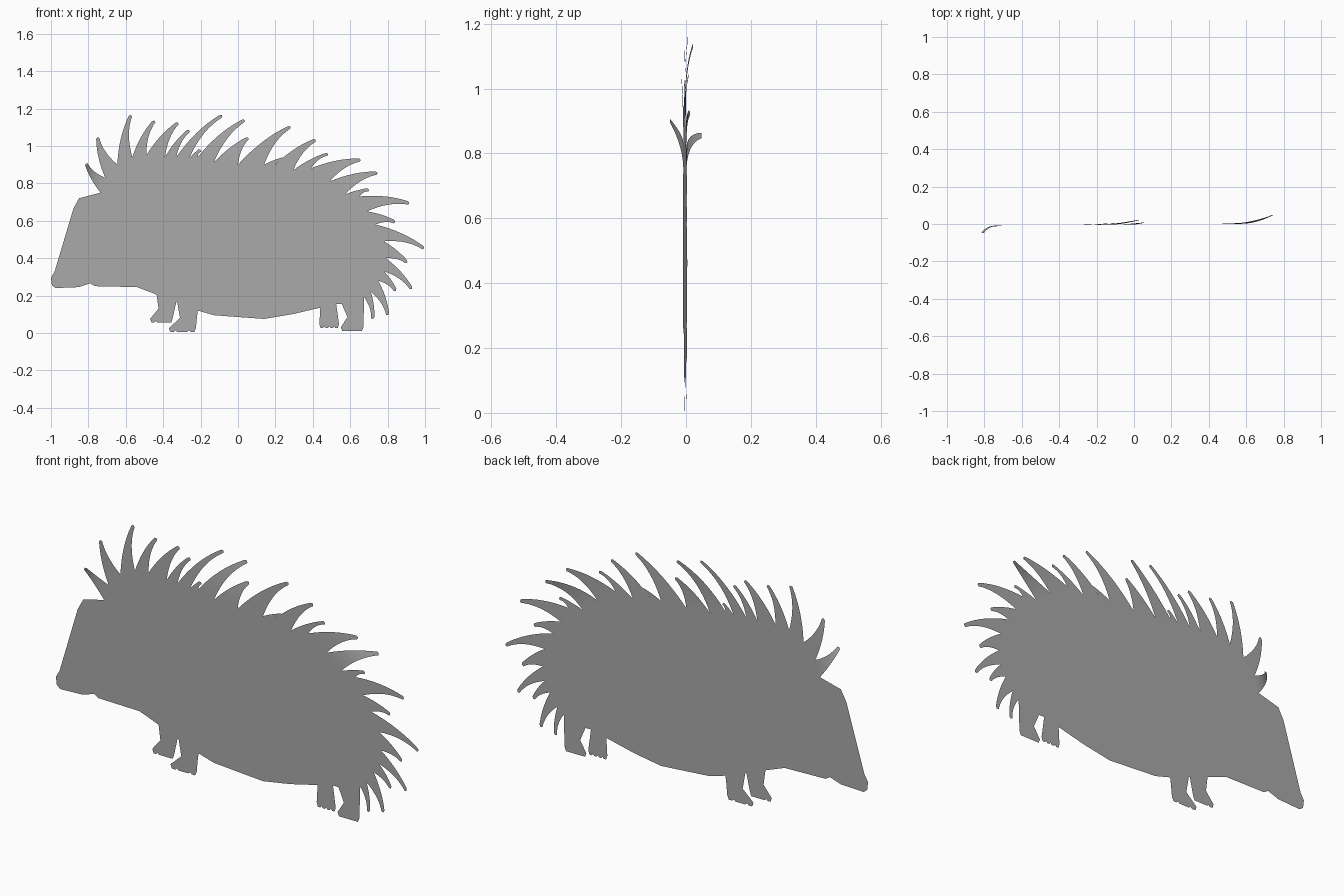
import bpy
import bmesh
from mathutils import Vector

cube = bpy.data.objects.get("Cube")
if cube:
    bpy.data.objects.remove(cube, do_unlink=True)

grey = bpy.data.materials.new("plain_grey")
grey.use_nodes = True
grey.diffuse_color = (0.4, 0.4, 0.4, 1)
grey.node_tree.nodes["Principled BSDF"].inputs["Base Color"].default_value = grey.diffuse_color


def sheet_y(x):
    """The whole sheet leans slightly from nose to tail."""
    return 0.007 * x - 0.003


def finish(name, bm):
    """Turn every face to the front and store the mesh as an object."""
    bm.normal_update()
    for face in bm.faces:
        if face.normal.y > 0:
            face.normal_flip()
    mesh = bpy.data.meshes.new(name)
    bm.to_mesh(mesh)
    bm.free()
    mesh.materials.append(grey)
    obj = bpy.data.objects.new(name, mesh)
    bpy.context.collection.objects.link(obj)
    return obj


def flat_shape(name, outline):
    """Fill one closed outline given as (x, z) points."""
    bm = bmesh.new()
    verts = [bm.verts.new((x, sheet_y(x), z)) for x, z in outline]
    face = bm.faces.new(verts)
    bmesh.ops.triangulate(bm, faces=[face])
    return finish(name, bm)


def bezier(a, b, c, t):
    return a * (1 - t) ** 2 + b * 2 * t * (1 - t) + c * t * t


def quill(name, left, right, tip, bend, steps=8):
    """Tapered blade that sweeps backwards, optionally bent out of the sheet."""
    left, right, tip = Vector(left), Vector(right), Vector(tip)
    base = (left + right) / 2
    along = tip - base
    side = Vector((-along.y, along.x))
    blunt = side.normalized() * 0.009
    bow = base + along * 0.55 + side * 0.13
    half = (left - right) * 0.24
    bm = bmesh.new()
    rows = []
    for i in range(steps + 1):
        t = i / steps
        row = []
        for start, sign in ((left, 1), (right, -1)):
            p = bezier(start, bow + half * sign, tip + blunt * sign, t)
            row.append(bm.verts.new((p.x, sheet_y(p.x) + bend * t * t, p.y)))
        rows.append(row)
    for a, b in zip(rows, rows[1:]):
        bm.faces.new((a[0], a[1], b[1], b[0]))
    # rounded point
    end = tip + along.normalized() * 0.006
    cap = bm.verts.new((end.x, sheet_y(end.x) + bend, end.y))
    bm.faces.new((rows[-1][0], rows[-1][1], cap))
    return finish(name, bm)


def leg(name, top_left, top_right, ankle, foot, sole, toes=4):
    """Short leg with a foot that ends in a row of rounded toes."""
    outline = [top_left, (ankle[0], sole + 0.075), (foot[0], sole + 0.02)]
    width = (foot[1] - foot[0]) / toes
    for i in range(toes):
        x = foot[0] + width * i
        outline += [(x + width * 0.25, sole), (x + width * 0.75, sole)]
        if i < toes - 1:
            outline.append((x + width, sole + 0.009))
    outline += [(foot[1], sole + 0.02), (ankle[1], sole + 0.075), top_right]
    flat_shape(name, outline)


# Quills, from forehead to rump: left base corner, tip, bend
quills_upper = [
    ((-0.735, 0.75), (-0.81, 0.90), -0.04),
    ((-0.71, 0.83), (-0.75, 1.04), -0.006),
    ((-0.645, 0.90), (-0.575, 1.16), 0),
    ((-0.565, 0.94), (-0.45, 1.13), 0),
    ((-0.49, 0.95), (-0.325, 1.12), 0),
    ((-0.39, 0.94), (-0.265, 1.08), 0),
    ((-0.33, 0.94), (-0.09, 1.16), 0.01),
    ((-0.26, 0.935), (-0.205, 0.975), 0),
    ((-0.215, 0.94), (0.03, 1.135), 0.025),
    ((-0.13, 0.91), (0.05, 1.04), 0.01),
    ((0.0, 0.90), (0.275, 1.1), 0),
    ((0.14, 0.90), (0.24, 0.93), 0),
    ((0.2, 0.90), (0.41, 1.03), 0),
]
quills_rear = [
    ((0.295, 0.87), (0.475, 0.955), 0),
    ((0.39, 0.88), (0.65, 0.925), 0.01),
    ((0.49, 0.81), (0.74, 0.855), 0.045),
    ((0.57, 0.74), (0.695, 0.765), 0),
    ((0.65, 0.73), (0.91, 0.695), 0),
    ((0.69, 0.65), (0.835, 0.595), 0),
    ((0.735, 0.58), (0.99, 0.455), 0),
    ((0.78, 0.49), (0.90, 0.38), 0),
    ((0.79, 0.40), (0.925, 0.24), 0),
    ((0.78, 0.33), (0.84, 0.23), 0),
    ((0.75, 0.28), (0.80, 0.10), 0),
    ((0.71, 0.22), (0.72, 0.08), 0),
]
quills = quills_upper + quills_rear
rump = (0.675, 0.19)
corners = [q[0] for q in quills] + [rump]
for i, (left, tip, bend) in enumerate(quills):
    quill(f"quill_{i + 1}", left, corners[i + 1], tip, bend)

# Legs: top corners, ankle span, foot span, sole height
legs = {
    "front_right_leg": ((-0.435, 0.205), (-0.33, 0.165), (-0.425, -0.355), (-0.47, -0.35), 0.055),
    "front_left_leg": ((-0.325, 0.165), (-0.215, 0.12), (-0.31, -0.22), (-0.37, -0.225), 0.005),
    "hind_right_leg": ((0.44, 0.135), (0.525, 0.155), (0.47, 0.515), (0.435, 0.54), 0.027),
    "hind_left_leg": ((0.555, 0.155), rump, (0.585, 0.665), (0.55, 0.67), 0.01),
}
for name, spec in legs.items():
    leg(name, *spec)

# Body sheet, bounded by the quill bases, leg tops and belly
throat = (-0.54, 0.245)
hind = [legs["hind_left_leg"][0], legs["hind_right_leg"][1], legs["hind_right_leg"][0]]
belly = [(0.29, 0.1), (0.14, 0.075), (0.0, 0.085), (-0.13, 0.095)]
front = [legs[n][i] for n in ("front_left_leg", "front_right_leg") for i in (1, 0)]
hind.insert(1, (0.54, 0.16))
flat_shape("body", corners + hind + belly + front + [throat])

# Head with brow, cheek and long snout
head = [
    corners[0], (-0.85, 0.72), (-0.88, 0.665), (-0.86, 0.645), (-0.873, 0.59),
    (-0.86, 0.52), (-0.805, 0.475), (-0.93, 0.345), (-0.98, 0.33), (-1.0, 0.295),
    (-0.995, 0.255), (-0.975, 0.24), (-0.85, 0.245), (-0.79, 0.265), (-0.765, 0.25),
    (-0.7, 0.257), (-0.58, 0.28), throat,
]
flat_shape("head", head)
